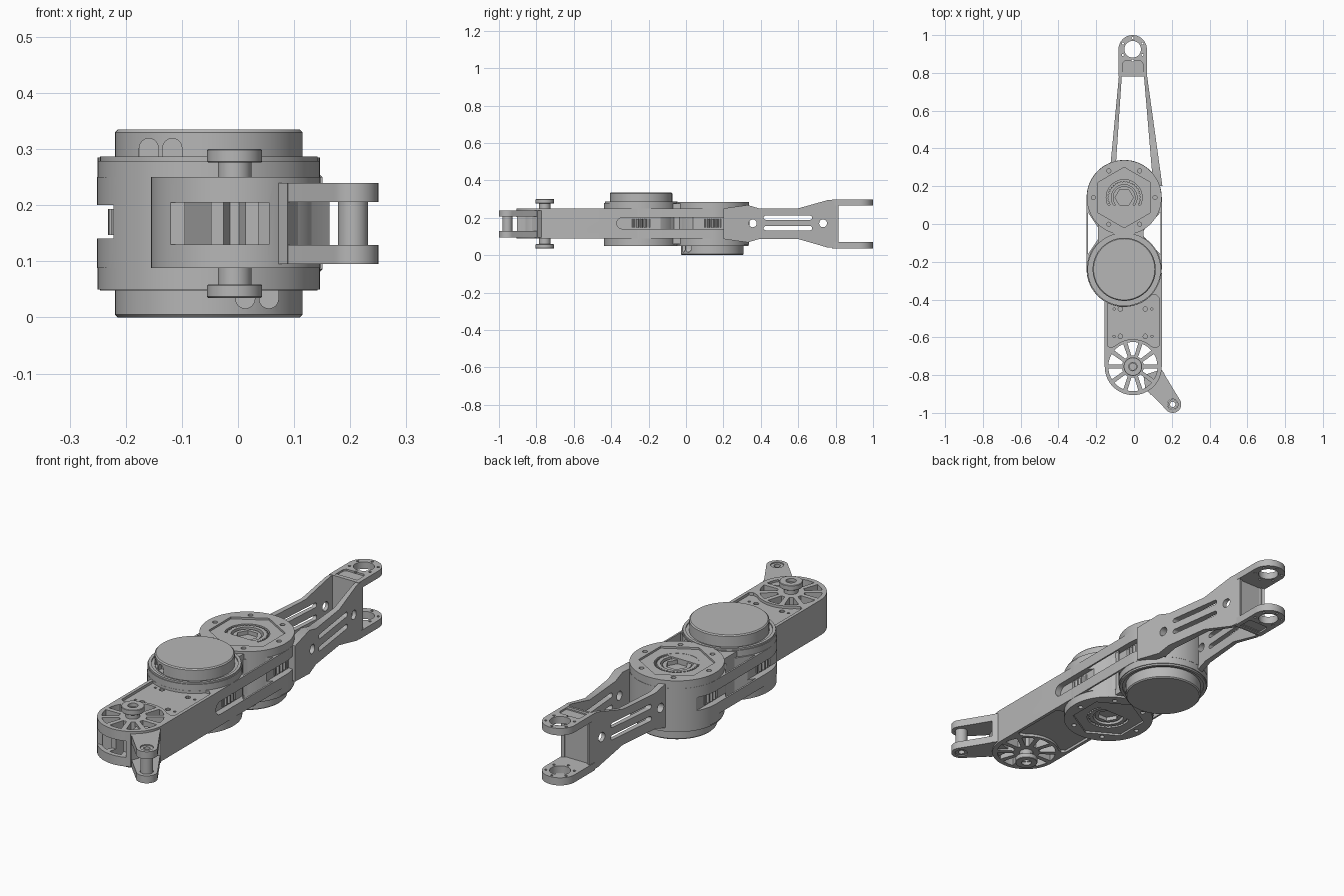
import bpy, bmesh, math

if "Cube" in bpy.data.objects:
    bpy.data.objects.remove(bpy.data.objects["Cube"])

metal = bpy.data.materials.new("machined_grey")
metal.diffuse_color = (0.47, 0.47, 0.47, 1)
metal.use_nodes = True
metal.node_tree.nodes["Principled BSDF"].inputs["Base Color"].default_value = metal.diffuse_color

CX = -0.052            # axis of both drive drums
Y_BACK, Y_FRONT = 0.14, -0.24
WX, WY = -0.006, -0.755  # axis of the spoked pulley
MID = 0.1675           # half of the total height


def prism(name, outlines, lo, hi, axis="z"):
    """Extrude closed 2D outlines between lo and hi along an axis."""
    place = {"z": lambda u, v, w: (u, v, w),
             "x": lambda u, v, w: (w, u, v),
             "y": lambda u, v, w: (u, w, v)}[axis]
    bm = bmesh.new()
    for pts in outlines:
        a = [bm.verts.new(place(u, v, lo)) for u, v in pts]
        b = [bm.verts.new(place(u, v, hi)) for u, v in pts]
        bm.faces.new(a)
        bm.faces.new(b)
        for i in range(len(a)):
            j = (i + 1) % len(a)
            bm.faces.new((a[i], a[j], b[j], b[i]))
    bmesh.ops.recalc_face_normals(bm, faces=bm.faces)
    me = bpy.data.meshes.new(name)
    bm.to_mesh(me)
    bm.free()
    me.materials.append(metal)
    ob = bpy.data.objects.new(name, me)
    bpy.context.collection.objects.link(ob)
    return ob


def arc(cx, cy, r, a0, a1, n=32):
    return [(cx + r * math.cos(math.radians(a0 + (a1 - a0) * i / n)),
             cy + r * math.sin(math.radians(a0 + (a1 - a0) * i / n))) for i in range(n + 1)]


def circle(cx, cy, r, n=48, start=0):
    return arc(cx, cy, r, start, start + 360, n)[:-1]


def slot(u0, u1, v, r):
    return arc(u1 - r, v, r, -90, 90, 10) + arc(u0 + r, v, r, 90, 270, 10)


def gear(cx, cy, r0, r1, teeth):
    return [(cx + r * math.cos(a), cy + r * math.sin(a)) for i in range(teeth * 4)
            for a, r in [(i * math.pi / (2 * teeth), r1 if i % 4 < 2 else r0)]]


def activate(ob):
    bpy.ops.object.select_all(action="DESELECT")
    ob.select_set(True)
    bpy.context.view_layer.objects.active = ob


def cut(ob, *cutters):
    activate(ob)
    for c in cutters:
        m = ob.modifiers.new("cut", "BOOLEAN")
        m.operation, m.solver, m.object = "DIFFERENCE", "EXACT", c
        bpy.ops.object.modifier_apply(modifier=m.name)
        bpy.data.objects.remove(c)
    return ob


def bevel(ob, width):
    activate(ob)
    m = ob.modifiers.new("bevel", "BEVEL")
    m.width, m.segments, m.limit_method = width, 1, "ANGLE"
    m.angle_limit = math.radians(50)
    bpy.ops.object.modifier_apply(modifier=m.name)
    return ob


def side_slots():
    return [prism("slot_cutter", [slot(-0.37, 0.27, MID + 0.003, 0.03)], a, b, "x")
            for a, b in ((0.118, 0.3), (-0.4, -0.222))]


# central frame joining the two drums, with triangular lightening holes
frame = prism("link_frame", [arc(CX, Y_BACK, 0.199, 0, 180) + arc(CX, Y_FRONT, 0.199, 180, 360)],
              0.088, 0.25)
cut(frame,
    prism("hole_cutter", [[(-0.243, 0.06), (-0.19, -0.02), (-0.19, -0.08), (-0.243, -0.16)],
                          [(0.139, 0.06), (0.05, -0.035), (0.05, -0.065), (0.139, -0.16)]], 0, 0.4),
    *side_slots())
prism("bridge", [[(-0.19, -0.2), (0.05, -0.2), (0.05, 0.1), (-0.19, 0.1)]], 0.06, 0.275)

# drive drums: one carries its cap on top, the other below
for tag, cap_y, hex_y, flip in (("front", Y_FRONT, Y_BACK, False), ("back", Y_BACK, Y_FRONT, True)):
    def zspan(lo, hi, f=flip):
        return (2 * MID - hi, 2 * MID - lo) if f else (lo, hi)

    # drum under the hexagonal output face
    drum = prism(tag + "_output_drum", [circle(CX, hex_y, 0.198, 72)], *zspan(MID - 0.02, 0.285))
    cut(drum,
        prism("hex_cutter", [circle(CX, hex_y, 0.16, 6, 30)], *zspan(0.276, 0.4)),
        prism("bore_cutter", [circle(CX, hex_y, 0.095)], *zspan(0.25, 0.4)),
        prism("bolt_cutter", [circle(CX + 0.163 * math.cos(k * math.pi / 3),
                                     hex_y + 0.163 * math.sin(k * math.pi / 3), 0.011, 12)
                              for k in range(6)], *zspan(0.262, 0.4)),
        *side_slots())
    # bearing rings in the bore
    ring = prism(tag + "_bearing_ring", [gear(CX, hex_y, 0.083, 0.089, 36)], *zspan(0.24, 0.274))
    cut(ring, prism("ring_cutter", [circle(CX, hex_y, 0.068)], *zspan(0.25, 0.4)))
    hub = prism(tag + "_output_hub", [circle(CX, hex_y, 0.06)], *zspan(0.24, 0.268))
    cut(hub, prism("hub_cutter", [circle(CX, hex_y, 0.048, 6)], *zspan(0.246, 0.4)))

    # drum and rim under the motor cap
    base = prism(tag + "_motor_drum", [circle(CX, cap_y, 0.198, 72)], *zspan(MID - 0.02, 0.279))
    cut(base, *side_slots())
    rim = prism(tag + "_motor_rim", [circle(CX, cap_y, 0.194, 72)], *zspan(0.27, 0.287))
    cut(rim, prism("rim_cutter", [circle(CX, cap_y, 0.181, 72)], *zspan(0.281, 0.4)))

    # motor cap with two arched cable ports on its front side
    cap = bevel(prism(tag + "_motor_cap", [circle(CX, cap_y, 0.167, 72)], *zspan(0.27, 0.335)), 0.005)
    s, arch0 = (-1, 180) if flip else (1, 0)
    z0, z1 = (0.05, 0.033) if flip else (0.285, 0.302)
    for dx, depth in ((-0.107, 0.1), (-0.065, 0.125)):
        px = CX + s * dx
        port = arc(px, z1, 0.017, arch0, arch0 + 180, 12) + [(px - s * 0.017, z0), (px + s * 0.017, z0)]
        cut(cap, prism("port_cutter", [port], cap_y - 0.25, cap_y - depth, "y"))

    # gear ring seen through the side slots
    prism(tag + "_gear", [gear(CX, cap_y, 0.171, 0.18, 48)], 0.147, 0.193)

# front housing with spoked round end
house = prism("front_housing", [arc(WX + 0.002, WY, 0.151, 180, 360) + [(0.147, -0.26), (-0.155, -0.26)]],
              0.088, 0.25)
wedges = []
for k in range(10):
    a = 36 * k + 18
    wedges.append(arc(WX, WY, 0.13, a - 13, a + 13, 6) + arc(WX, WY, 0.058, a + 8, a - 8, 4))
deck = [(-0.14, -0.39), (-0.125, -0.372), (0.115, -0.372), (0.132, -0.39),
        (0.132, -0.645), (0.115, -0.655)] + arc(WX, WY, 0.145, 48, 132, 14) + [(-0.125, -0.655), (-0.14, -0.645)]
cut(house,
    prism("spoke_cutter", wedges, 0, 0.4),
    prism("window_cutter", [[(-0.12, 0.13), (0.055, 0.13), (0.055, 0.205), (-0.12, 0.205)]], -1, -0.85, "y"),
    prism("deck_cutter", [deck], 0.238, 0.4),
    prism("deck_cutter", [deck], -0.1, 0.1),
    prism("screw_cutter", [circle(x, y, r, 10) for y in (-0.45, -0.595)
                           for x, r in ((-0.105, 0.006), (-0.072, 0.012), (0.06, 0.012), (0.095, 0.006))],
          0.22, 0.4),
    *side_slots())

# pulley shaft with end flanges
shaft = prism("pulley_shaft", [circle(WX, WY, 0.03)], 0.05, 0.285)
cut(shaft, prism("cross_hole", [circle(WX, MID, 0.017, 24)], WY - 0.1, WY, "y"),
    prism("shaft_bore", [circle(WX, WY, 0.018, 24)], 0, 0.4))
for tag, lo, hi in (("upper", 0.276, 0.3), ("lower", 0.035, 0.059)):
    flange = bevel(prism(tag + "_shaft_flange", [circle(WX, WY, 0.049)], lo, hi), 0.002)
    cut(flange, prism("flange_bore", [circle(WX, WY, 0.022, 24)], 0, 0.4))

# crank lever: two plates, web and pin
EX, EY = 0.205, -0.955
lever = [(0.06, -0.87)] + arc(EX, EY, 0.045, -143, 37, 24) + [(0.145, -0.77), (0.05, -0.8)]
for tag, lo, hi in (("upper", 0.206, 0.24), ("lower", 0.095, 0.129)):
    plate = prism(tag + "_lever_plate", [lever], lo, hi)
    cut(plate, prism("pin_hole", [circle(EX, EY, 0.028, 32)], 0, 0.4))
prism("lever_web", [[(0.06, -0.87), (0.088, -0.904), (0.105, -0.86), (0.128, -0.825), (0.163, -0.794),
                     (0.145, -0.77), (0.07, -0.8)]], 0.095, 0.24)
pin = prism("lever_pin", [circle(EX, EY, 0.0265, 32)], 0.099, 0.236)
cut(pin, prism("pin_bore", [circle(EX, EY, 0.014, 24)], 0, 0.4))

# rear arms: slotted side profile, then tapered toward the fork
profile = [(0.2, 0.25), (0.33, 0.268), (0.39, 0.25), (0.6, 0.25), (0.76, 0.295), (0.81, 0.295),
           (0.81, 0.04), (0.76, 0.04), (0.6, 0.086), (0.39, 0.086), (0.33, 0.068), (0.2, 0.086)]
for tag, outer, o_slope, inner, i_slope in (("left", -0.122, 0.095, -0.094, 0.066),
                                            ("right", 0.131, -0.139, 0.09, -0.084)):
    arm = prism(tag + "_rear_arm", [profile], 0, 1, "x")
    cut(arm, prism("arm_cutter", [slot(0.415, 0.675, 0.2, 0.011), slot(0.415, 0.675, 0.144, 0.011),
                                  circle(0.357, 0.17, 0.021, 20), circle(0.733, 0.17, 0.021, 20)], -1, 2, "x"))
    for v in arm.data.vertices:
        d = v.co.y - 0.34
        a, b = outer + o_slope * d, inner + i_slope * d
        v.co.x = a + (b - a) * v.co.x
    bm = bmesh.new()
    bm.from_mesh(arm.data)
    bmesh.ops.recalc_face_normals(bm, faces=bm.faces)
    bm.to_mesh(arm.data)
    bm.free()

# fork at the rear end
FX, FY = -0.007, 0.925
prism("fork_web", [[(-0.078, 0.78), (0.066, 0.78), (0.066, 0.815), (0.045, 0.803),
                    (-0.058, 0.803), (-0.078, 0.815)]], 0.04, 0.295)
for tag, lo, hi, flip in (("upper", 0.265, 0.297, False), ("lower", 0.035, 0.07, True)):
    plate = prism(tag + "_fork_plate", [[(-0.082, 0.78), (0.068, 0.78)] + arc(FX, FY, 0.075, 0, 180)], lo, hi)
    pad = [(-0.06, 0.79), (0.047, 0.79), (0.047, 0.85), (0.037, 0.862), (-0.05, 0.862), (-0.06, 0.85)]
    cut(plate,
        prism("fork_bore", [circle(FX, FY, 0.044)], 0, 0.4),
        prism("fork_screws", [circle(FX + 0.06 * math.cos(math.radians(a)),
                                     FY + 0.06 * math.sin(math.radians(a)), 0.006, 10)
                              for a in range(30, 390, 60)], 0, 0.4),
        prism("pad_cutter", [pad], *((0, 0.043) if flip else (0.289, 0.4))))

# smooth curved walls, keep machined edges crisp
for ob in list(bpy.data.objects):
    activate(ob)
    bpy.ops.object.shade_smooth_by_angle(angle=math.radians(25))
